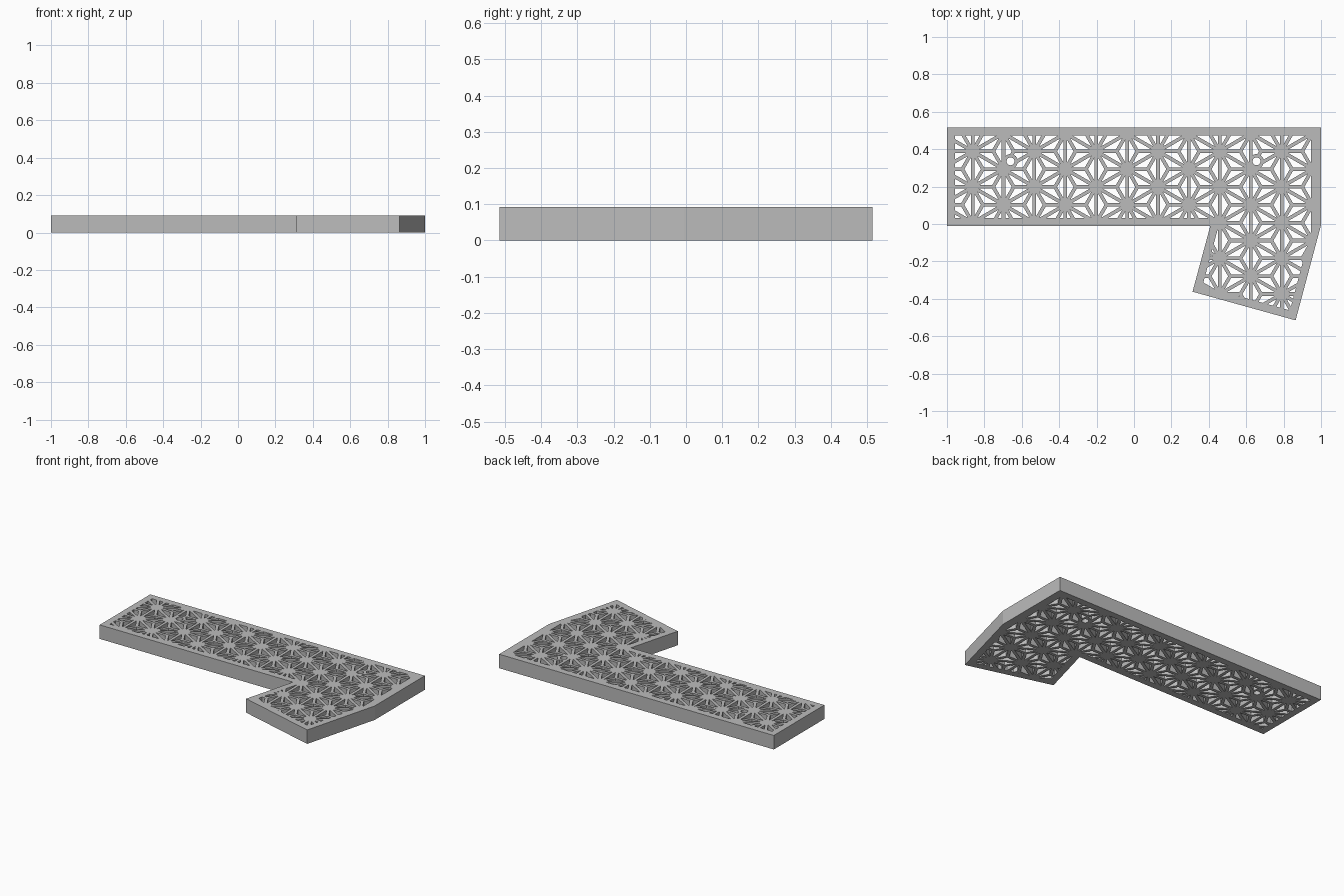
import bpy, bmesh, math
from mathutils import Vector
from mathutils.geometry import intersect_line_line_2d, area_tri

cube = bpy.data.objects.get("Cube")
if cube:
    bpy.data.objects.remove(cube, do_unlink=True)

HEIGHT = 0.092
BORDER = 0.043
HALF_BAR = 0.0095
CELL = 0.1908                      # distance between star centres
COLUMN = CELL * math.sqrt(3) / 2
ORIGIN = Vector((-0.863, 0.198))
OUTLINE = [Vector(p) for p in [(-1, -0.01), (0.408, -0.01), (0.313, -0.362),
                               (0.864, -0.515), (1, -0.005), (1, 0.515), (-1, 0.515)]]
SCREWS = [Vector((-0.66, 0.335)), Vector((0.655, 0.335))]

grey = bpy.data.materials.new("Matte grey")
grey.use_nodes = True
grey.diffuse_color = (0.5, 0.5, 0.5, 1)
grey.node_tree.nodes["Principled BSDF"].inputs["Base Color"].default_value = (0.5, 0.5, 0.5, 1)


def inset(points, distance):
    """Move every side of a counter-clockwise polygon inwards."""
    result = []
    for i, p in enumerate(points):
        a = (p - points[i - 1]).normalized()
        b = (points[(i + 1) % len(points)] - p).normalized()
        na, nb = Vector((-a.y, a.x)), Vector((-b.y, b.x))
        result.append(p + (na + nb) * distance / (1 + na.dot(nb)))
    return result


def circle(centre, radius, sides=32):
    return [centre + Vector((math.cos(t), math.sin(t))) * radius
            for t in (math.tau * i / sides for i in range(sides))]


def prisms(name, polygons, bottom, top):
    """One object made of upright prisms, one per polygon."""
    bm = bmesh.new()
    for poly in polygons:
        low = [bm.verts.new((p.x, p.y, bottom)) for p in poly]
        high = [bm.verts.new((p.x, p.y, top)) for p in poly]
        bm.faces.new(low[::-1])
        bm.faces.new(high)
        for i in range(len(poly)):
            j = (i + 1) % len(poly)
            bm.faces.new((low[i], low[j], high[j], high[i]))
    mesh = bpy.data.meshes.new(name)
    bm.to_mesh(mesh)
    bm.free()
    mesh.materials.append(grey)
    obj = bpy.data.objects.new(name, mesh)
    bpy.context.collection.objects.link(obj)
    return obj


def boolean(target, tool, operation):
    """Apply a boolean and discard the tool."""
    tool.hide_render = True
    mod = target.modifiers.new("Cut", 'BOOLEAN')
    mod.operation, mod.object, mod.solver = operation, tool, 'EXACT'
    bpy.context.view_layer.objects.active = target
    bpy.ops.object.modifier_apply(modifier=mod.name)
    bpy.data.objects.remove(tool, do_unlink=True)


def lattice(column, row):
    return ORIGIN + Vector((column * COLUMN, (row + (column % 2) / 2) * CELL))


# Star pattern: each lattice triangle is split into three slim openings
openings = []
for column in range(-1, 12):
    for row in range(-5, 4):
        here, above = lattice(column, row), lattice(column, row + 1)
        for side in (-1, 1):
            tip = (here + above) / 2 + Vector((side * COLUMN, 0))
            corners = [here, tip, above] if side > 0 else [here, above, tip]
            centre = (here + above + tip) / 3
            for i in range(3):
                openings.append(inset([corners[i], corners[(i + 1) % 3], centre], HALF_BAR))

# Keep openings inside the border and clear of the screw bosses
cutter = prisms("opening_cutter", openings, -0.05, HEIGHT + 0.05)
inner = prisms("inner_area", [inset(OUTLINE, BORDER)], -0.1, HEIGHT + 0.1)
boolean(cutter, inner, 'INTERSECT')
bosses = prisms("boss_area", [circle(c, 0.039) for c in SCREWS], -0.1, HEIGHT + 0.1)
boolean(cutter, bosses, 'DIFFERENCE')

# Panel with pierced pattern and screw holes
panel = prisms("pierced_panel", [OUTLINE], 0, HEIGHT)
boolean(panel, cutter, 'DIFFERENCE')
holes = prisms("screw_hole_cutter", [circle(c, 0.021) for c in SCREWS], -0.1, HEIGHT + 0.1)
boolean(panel, holes, 'DIFFERENCE')
